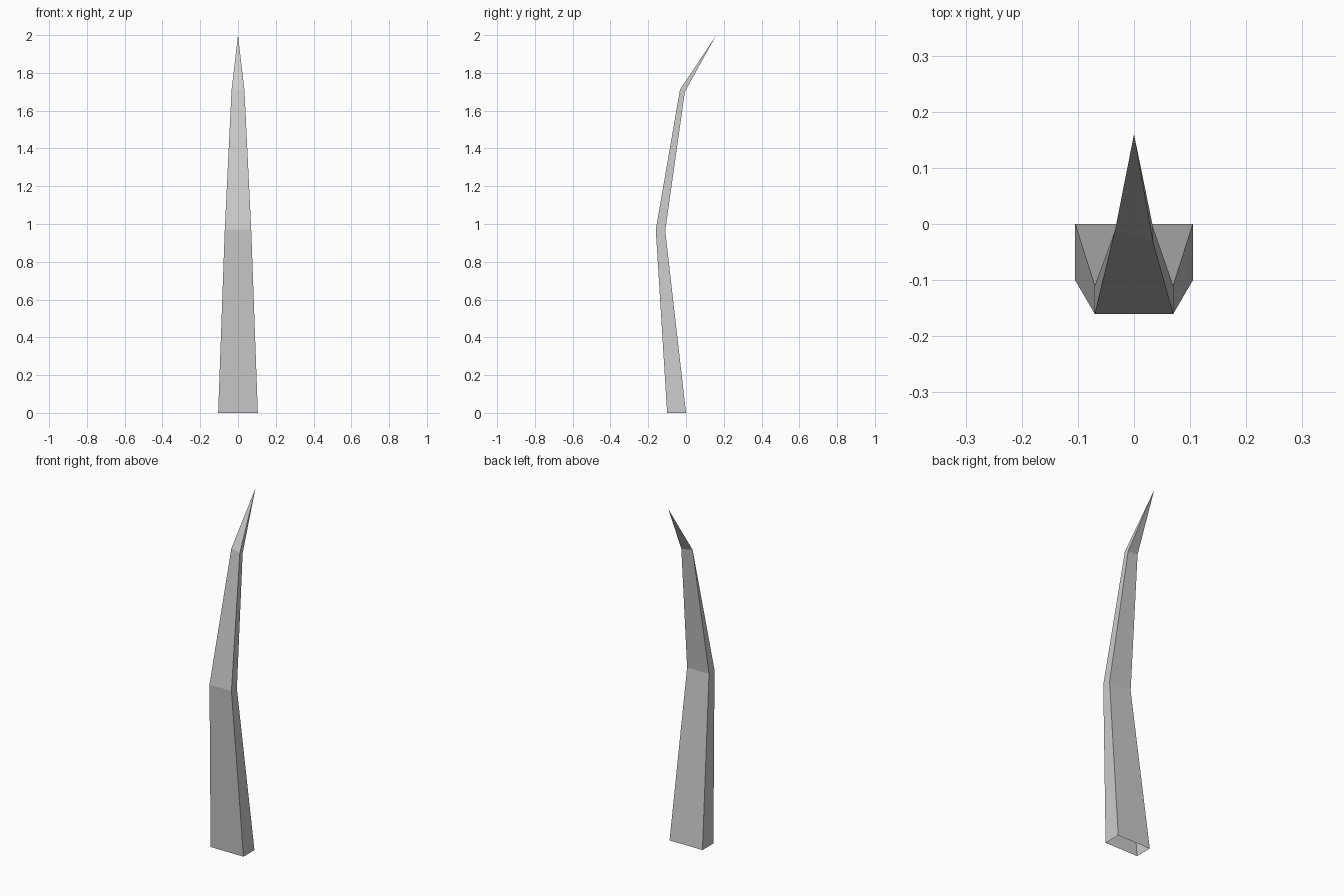
import bpy, bmesh

if "Cube" in bpy.data.objects:
    bpy.data.objects.remove(bpy.data.objects["Cube"])

# Cross-sections, each ordered: front left, front right, back right, back left
def section(hw, front_y, front_z, back_y, back_z):
    return [(-hw, front_y, front_z), (hw, front_y, front_z),
            (hw, back_y, back_z), (-hw, back_y, back_z)]

base = section(0.105, -0.10, 0.0, 0.0, 0.0)
middle = section(0.07, -0.16, 0.97, -0.11, 0.965)
neck = section(0.034, -0.032, 1.71, -0.006, 1.70)
# The left side of the neck pinches to one edge point
neck[0] = neck[3] = (-0.034, -0.012, 1.71)
tip = [(0, 0.16, 2.0)] * 4

bm = bmesh.new()
rings = [[bm.verts.new(p) for p in s] for s in (base, middle, neck, tip)]

# Side walls between neighbouring sections; the base stays open
for low, high in zip(rings, rings[1:]):
    for i in range(4):
        j = (i + 1) % 4
        bm.faces.new((low[i], low[j], high[j], high[i]))

# Merge the pinched points and the tip
bmesh.ops.remove_doubles(bm, verts=bm.verts[:], dist=0.0005)

mesh = bpy.data.meshes.new("curved_spike")
bm.to_mesh(mesh)
bm.free()
spike = bpy.data.objects.new("curved_spike", mesh)
bpy.context.collection.objects.link(spike)
